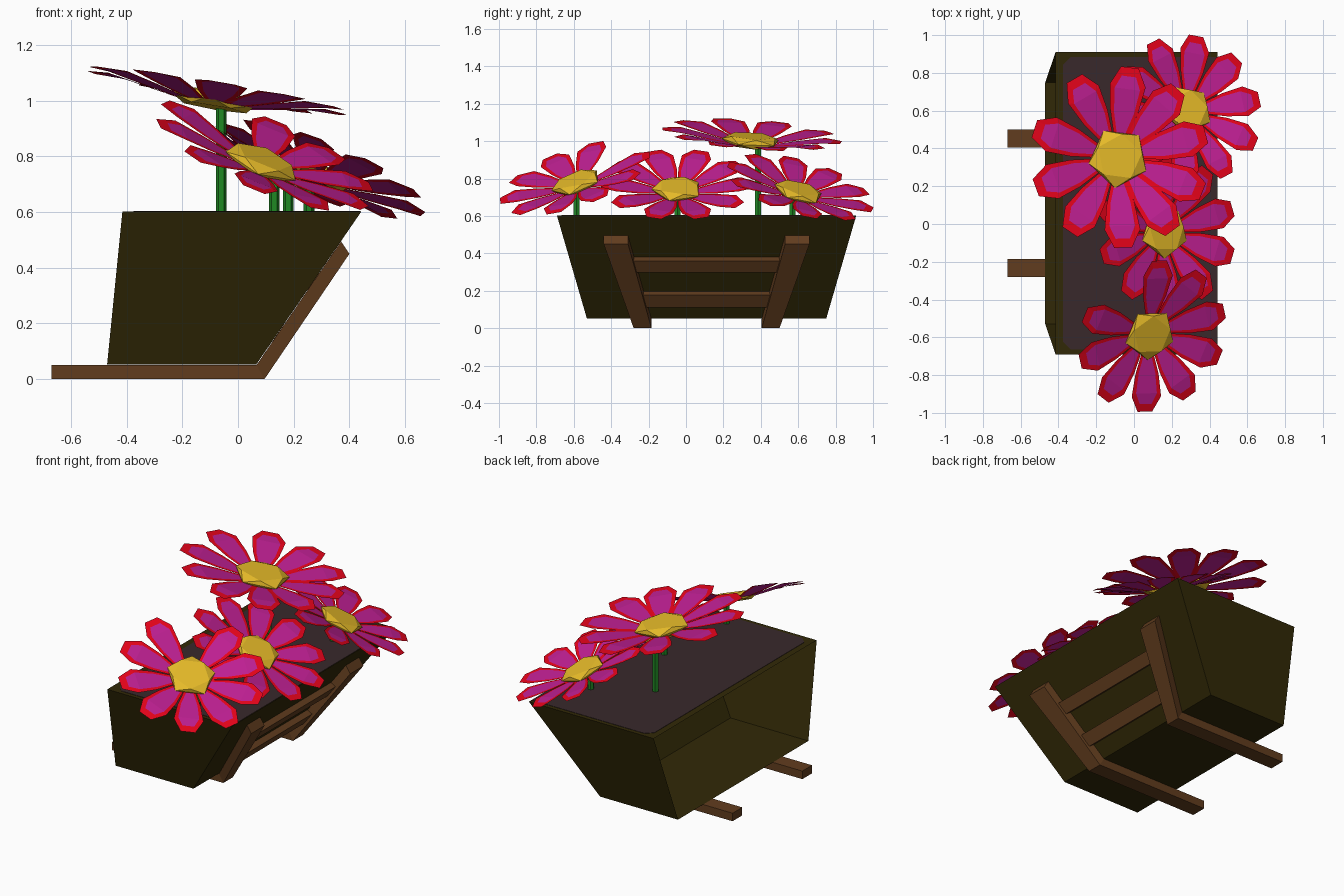
import bpy, bmesh, math
from mathutils import Vector, Matrix

if "Cube" in bpy.data.objects:
    bpy.data.objects.remove(bpy.data.objects["Cube"])

CY = 0.11  # planter centre in y


def mat(name, rgb):
    m = bpy.data.materials.new(name)
    m.diffuse_color = (*rgb, 1)
    m.use_nodes = True
    m.node_tree.nodes["Principled BSDF"].inputs["Base Color"].default_value = m.diffuse_color
    return m


OLIVE = mat("olive planter", (0.031, 0.022, 0.002))
SOIL = mat("dark soil", (0.040, 0.022, 0.024))
WOOD = mat("brown wood", (0.12, 0.046, 0.013))
GREEN = mat("stem green", (0.014, 0.25, 0.017))
RED = mat("petal red", (0.90, 0.001, 0.012))
MAGENTA = mat("petal magenta", (0.52, 0.014, 0.29))
YELLOW = mat("flower yellow", (0.80, 0.50, 0.022))


def make(name, verts, faces, mats, idx=None, matrix=None, fix=True):
    me = bpy.data.meshes.new(name)
    me.from_pydata(verts, [], faces)
    for m in mats:
        me.materials.append(m)
    if idx:
        for p, i in zip(me.polygons, idx):
            p.material_index = i
    if matrix:
        me.transform(matrix)
    if fix:
        bm = bmesh.new()
        bm.from_mesh(me)
        bmesh.ops.recalc_face_normals(bm, faces=bm.faces)
        bm.to_mesh(me)
        bm.free()
    ob = bpy.data.objects.new(name, me)
    bpy.context.collection.objects.link(ob)
    return ob


def loft(name, rings, material, matrix=None):
    """Closed skin through rings with equal point counts."""
    n = len(rings[0])
    verts = [p for r in rings for p in r]
    faces = [(i * n + j, i * n + (j + 1) % n, (i + 1) * n + (j + 1) % n, (i + 1) * n + j)
             for i in range(len(rings) - 1) for j in range(n)]
    faces += [tuple(range(n))[::-1], tuple(range(len(verts) - n, len(verts)))]
    return make(name, verts, faces, [material], matrix=matrix)


# planter box: flared trough, open on the -x side
def rect(x0, x1, hy, z):
    return [(x0, CY - hy, z), (x1, CY - hy, z), (x1, CY + hy, z), (x0, CY + hy, z)]


make("planter_box", rect(-0.47, 0.065, 0.64, 0.052) + rect(-0.415, 0.443, 0.80, 0.602),
     [(3, 2, 1, 0), (4, 5, 6, 7), (0, 1, 5, 4), (1, 2, 6, 5), (2, 3, 7, 6)], [OLIVE], fix=False)

# soil: plate with chamfered corners just above the rim
x0, x1, hy, c = -0.375, 0.44, 0.775, 0.04
outline = [(x0 + c, -hy), (x1, -hy), (x1, hy), (x0 + c, hy), (x0, hy - c), (x0, -hy + c)]
loft("soil", [[(x, CY + y, z) for x, y in outline] for z in (0.601, 0.604)], SOIL)

# wooden legs: flat runner bending up along the sloped wall
for side, s in (("front", -1), ("back", 1)):
    sections = [((-0.67, 0.0), (-0.67, 0.05), 0.295, 0.39),
                ((0.095, 0.0), (0.066, 0.05), 0.295, 0.39),
                ((0.40, 0.45), (0.370, 0.495), 0.42, 0.55)]
    rings = []
    for lo, up, a, b in sections:
        a, b = CY + s * a, CY + s * b
        rings.append([(lo[0], a, lo[1]), (lo[0], b, lo[1]), (up[0], b, up[1]), (up[0], a, up[1])])
    loft(side + "_leg", rings, WOOD)

# slats between the legs, lying on the sloped wall
slope = Vector((0.375, 0, 0.55)).normalized()
out = Vector((slope.z, 0, -slope.x))
for name, z, length, half in (("lower_slat", 0.132, 0.078, 0.35), ("upper_slat", 0.318, 0.075, 0.41)):
    p = Vector((0.065, CY, 0.05)) + slope * ((z - 0.05) / slope.z)
    prof = [p, p + slope * length, p + slope * length + out * 0.036, p + out * 0.036]
    loft(name, [[q + Vector((0, y, 0)) for q in prof] for y in (-half, half)], WOOD)


def ring(n, r, z, turn=0.0):
    return [(r * math.cos(turn + k * math.tau / n), r * math.sin(turn + k * math.tau / n), z)
            for k in range(n)]


# petal outlines as (distance, half width), unit flower radius
OUTER = [(0.22, 0.070), (0.52, 0.158), (0.80, 0.20), (1.0, 0.10)]
INNER = [(0.27, 0.048), (0.50, 0.112), (0.76, 0.142), (0.90, 0.08)]


def lift(r):
    return 0.18 * (r - 0.2) if r < 0.8 else 0.108 - 0.01 * (r - 0.8)


def loop(pts):
    return [(r, w, lift(r)) for r, w in pts] + [(r, -w, lift(r)) for r, w in reversed(pts)]


def flower(name, pos, normal, radius, angles, stem):
    up = Vector(normal)
    tilt = Vector((0, 0, 1)).rotation_difference(up).to_matrix().to_4x4()
    m = Matrix.Translation(pos) @ tilt @ Matrix.Scale(radius, 4)
    # petals: red border around a magenta field
    verts, faces, idx = [], [], []
    for a in angles:
        rot = Matrix.Rotation(math.radians(a), 3, 'Z')
        b = len(verts)
        verts += [rot @ Vector(p) for p in loop(OUTER) + loop(INNER)]
        for j in range(8):
            i = (j + 1) % 8
            faces.append((b + i, b + j, b + 8 + j, b + 8 + i))
            idx.append(0)
        for j in range(3):
            faces.append((b + 14 - j, b + 9 + j, b + 8 + j, b + 15 - j))
            idx.append(1)
    petals = make(name + "_petals", verts, faces, [RED, MAGENTA], idx, m, fix=False)
    bm = bmesh.new()
    bm.from_mesh(petals.data)
    bm.normal_update()
    bmesh.ops.reverse_faces(bm, faces=[f for f in bm.faces if f.normal.dot(up) < 0])
    bm.to_mesh(petals.data)
    bm.free()
    # faceted centre: five-sided cap over a rotated five-sided base
    t = math.radians(angles[0])
    u = t + math.pi / 5
    v = ring(5, 0.25, -0.02, t) + ring(5, 0.34, 0.035, u) + ring(5, 0.26, 0.09, t)
    f = [(4, 3, 2, 1, 0), (10, 11, 12, 13, 14)]
    for j in range(5):
        i = (j + 1) % 5
        f += [(j, i, 5 + j), (5 + j, i, 5 + i), (10 + j, 5 + j, 10 + i), (5 + j, 5 + i, 10 + i)]
    make(name + "_centre", v, f, [YELLOW], matrix=m)
    # upright stem
    sx, sy = stem
    loft(name + "_stem", [[(x + sx, y + sy, z) for x, y, z in ring(6, 0.019, h)]
                          for h in (0.59, pos[2])], GREEN)


def even(phase, skip=None):
    return [phase + 36 * k for k in range(10) if k != skip]


flower("tall_flower", (-0.085, 0.35, 0.985), (0.17, 0.07, 1), 0.48,
       [83, 120, 162, 200, 236, 272, 306, 338, 15, 49], (-0.06, 0.385))
flower("back_flower", (0.28, 0.60, 0.715), (0.40, 0.28, 1), 0.405, even(10), (0.255, 0.57))
flower("middle_flower", (0.155, -0.045, 0.73), (0.52, 0, 1), 0.41, even(18), (0.18, -0.045))
flower("front_flower", (0.08, -0.58, 0.765), (0.42, -0.35, 1), 0.42, even(16, skip=3), (0.13, -0.585))
